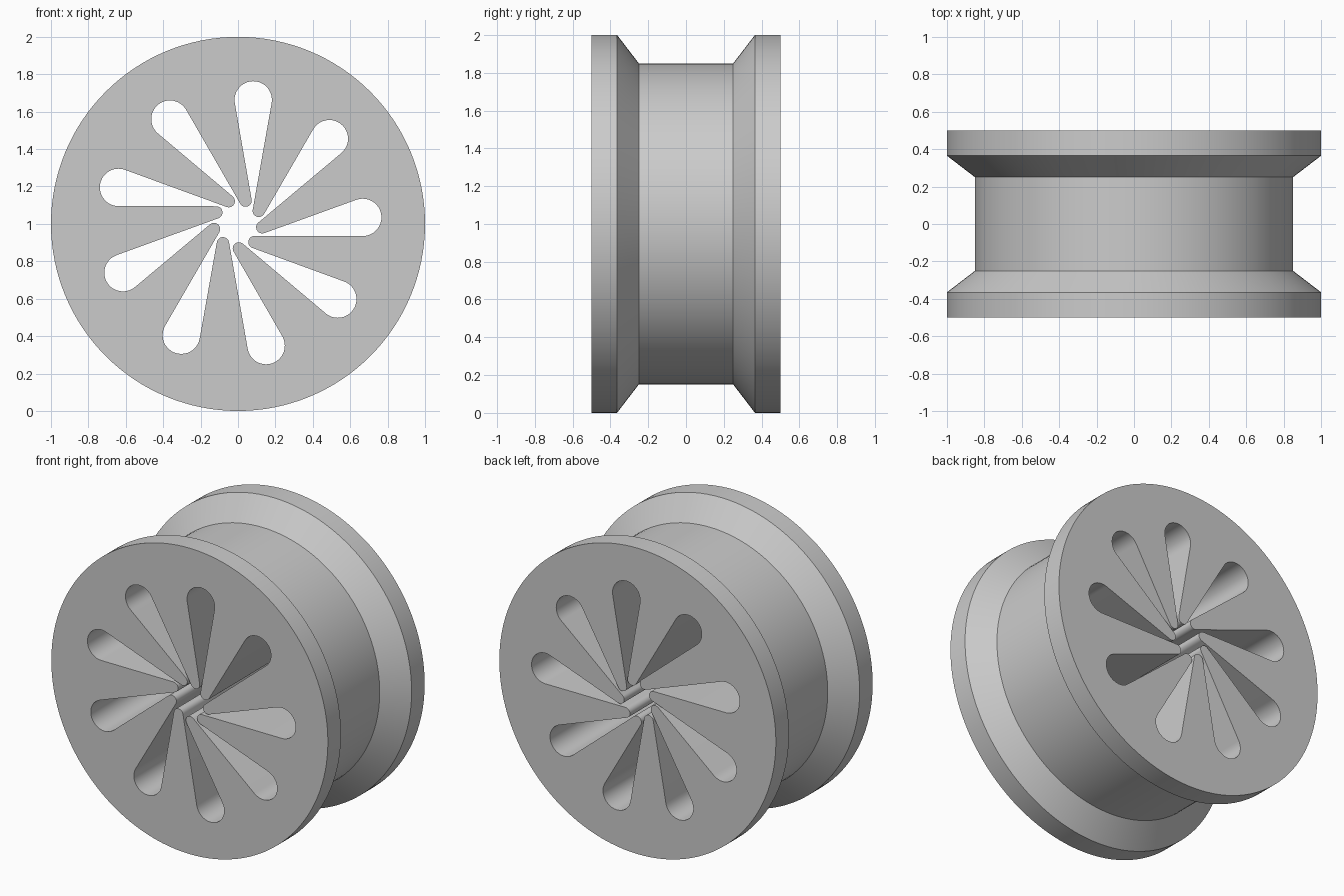
import bpy, bmesh
from math import sin, cos, pi, radians

if "Cube" in bpy.data.objects:
    bpy.data.objects.remove(bpy.data.objects["Cube"])

SEGMENTS = 128
SPOKES = 9
# (y, radius) profile of the outside of the wheel
PROFILE = [(-0.5, 1.0), (-0.365, 1.0), (-0.25, 0.85),
           (0.25, 0.85), (0.365, 1.0), (0.5, 1.0)]


def arc(cx, cz, r, start, end, steps):
    """Points on an arc, angles in degrees."""
    angles = [radians(start + (end - start) * i / steps) for i in range(steps + 1)]
    return [(cx + r * cos(a), cz + r * sin(a)) for a in angles]


def rotated(points, angle):
    c, s = cos(angle), sin(angle)
    return [(x * c - z * s, x * s + z * c) for x, z in points]


def add_ring(bm, points, y):
    return [bm.verts.new((x, y, z + 1.0)) for x, z in points]


def bridge(bm, a, b):
    n = len(a)
    for i in range(n):
        j = (i + 1) % n
        bm.faces.new((a[i], a[j], b[j], b[i]))


def loop_edges(bm, ring):
    return [bm.edges.get((ring[i - 1], ring[i])) for i in range(len(ring))]


# One slot: round outer end, then the rounded tip of the next spoke
slot = arc(0.667, 0.035, 0.1, -90, 111, 20) + arc(0.13, -0.018, 0.033, -70, -230, 12)
cutout = []
for k in range(SPOKES):
    cutout += rotated(slot, 2 * pi * k / SPOKES)

bm = bmesh.new()

# Outer rim surface
circle = arc(0, 0, 1, 0, 360, SEGMENTS)[:-1]
rings = [add_ring(bm, [(x * r, z * r) for x, z in circle], y) for y, r in PROFILE]
for a, b in zip(rings, rings[1:]):
    bridge(bm, a, b)

# Walls of the slots, running right through
inner_front = add_ring(bm, cutout, -0.5)
inner_back = add_ring(bm, cutout, 0.5)
bridge(bm, inner_front, inner_back)

# Flat end faces between rim and slots
for outer, inner, ny in ((rings[0], inner_front, -1), (rings[-1], inner_back, 1)):
    bmesh.ops.triangle_fill(bm, use_beauty=True, normal=(0, ny, 0),
                            edges=loop_edges(bm, outer) + loop_edges(bm, inner))
bmesh.ops.recalc_face_normals(bm, faces=bm.faces[:])

mesh = bpy.data.meshes.new("spoked_wheel")
bm.to_mesh(mesh)
bm.free()
wheel = bpy.data.objects.new("spoked_wheel", mesh)
bpy.context.collection.objects.link(wheel)

grey = bpy.data.materials.new("light_grey")
grey.diffuse_color = (0.6, 0.6, 0.6, 1)
grey.use_nodes = True
grey.node_tree.nodes["Principled BSDF"].inputs["Base Color"].default_value = grey.diffuse_color
mesh.materials.append(grey)

bpy.context.view_layer.objects.active = wheel
wheel.select_set(True)
bpy.ops.object.shade_smooth_by_angle(angle=radians(30))
